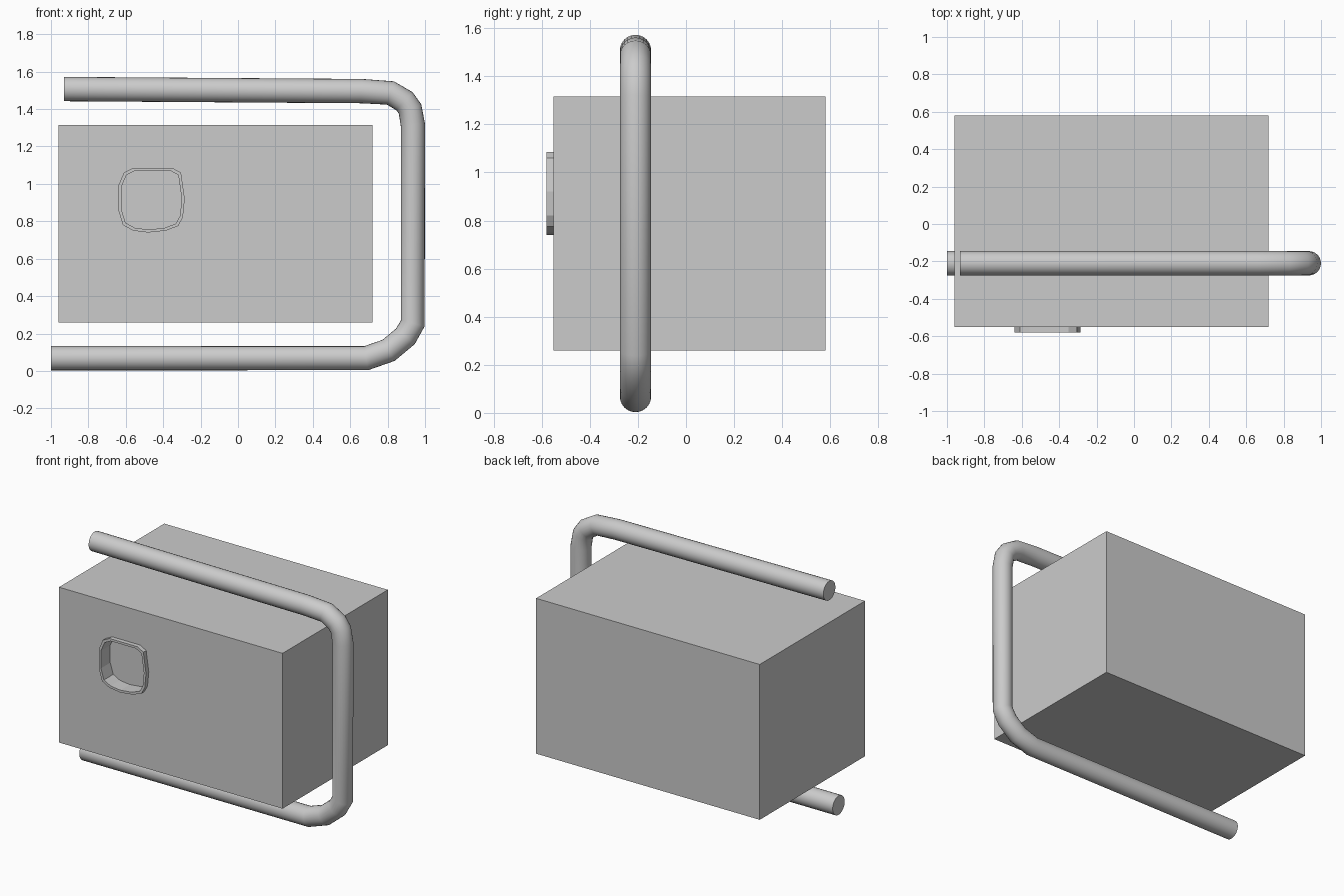
import bpy, bmesh
from mathutils import Vector

if "Cube" in bpy.data.objects:
    bpy.data.objects.remove(bpy.data.objects["Cube"])


def make_object(name, bm):
    bmesh.ops.recalc_face_normals(bm, faces=bm.faces)
    mesh = bpy.data.meshes.new(name)
    bm.to_mesh(mesh)
    bm.free()
    obj = bpy.data.objects.new(name, mesh)
    bpy.context.collection.objects.link(obj)
    return obj


def activate(obj):
    bpy.ops.object.select_all(action='DESELECT')
    obj.select_set(True)
    bpy.context.view_layer.objects.active = obj


def loop_at(bm, outline, y):
    return [bm.verts.new((x, y, z)) for x, z in outline]


def bridge(bm, a, b):
    for i in range(len(a)):
        j = (i + 1) % len(a)
        bm.faces.new((a[i], a[j], b[j], b[i]))


# Rounded outline of the socket rim (x, z)
outer = [(-0.56, 1.085), (-0.35, 1.085), (-0.305, 1.06), (-0.295, 0.99),
         (-0.285, 0.92), (-0.295, 0.82), (-0.32, 0.775), (-0.385, 0.75),
         (-0.48, 0.74), (-0.56, 0.75), (-0.615, 0.78), (-0.64, 0.86),
         (-0.64, 0.99), (-0.61, 1.06)]
cx, cz = -0.4625, 0.915
inner = [(cx + (x - cx) * 0.91, cz + (z - cz) * 0.91) for x, z in outer]

# Main box
lo, hi = Vector((-0.96, -0.55, 0.26)), Vector((0.72, 0.58, 1.315))
bm = bmesh.new()
bmesh.ops.create_cube(bm, size=1)
for v in bm.verts:
    v.co = (lo + hi) / 2 + v.co * (hi - lo)
box = make_object("box_body", bm)

# Recess cut into the front face
bm = bmesh.new()
a, b = loop_at(bm, inner, -0.62), loop_at(bm, inner, -0.48)
bridge(bm, a, b)
bm.faces.new(a)
bm.faces.new(b)
cutter = make_object("recess_cutter", bm)
cutter.hide_render = True
mod = box.modifiers.new("recess", 'BOOLEAN')
mod.operation = 'DIFFERENCE'
mod.solver = 'EXACT'
mod.object = cutter
activate(box)
bpy.ops.object.modifier_apply(modifier=mod.name)
bpy.data.objects.remove(cutter)

# Raised rim around the recess
bm = bmesh.new()
loops = [loop_at(bm, o, y) for o, y in
         ((outer, -0.55), (outer, -0.58), (inner, -0.58), (inner, -0.55))]
for i in range(3):
    bridge(bm, loops[i], loops[i + 1])
make_object("recess_rim", bm)

# Bent pipe wrapping round the right side
path = [(-0.93, 1.507), (0.66, 1.496), (0.815, 1.486), (0.89, 1.442),
        (0.92, 1.4), (0.935, 1.315), (0.935, 0.255), (0.895, 0.185),
        (0.805, 0.11), (0.685, 0.068), (-1.0, 0.068)]
curve = bpy.data.curves.new("bent_pipe", 'CURVE')
curve.dimensions = '3D'
curve.bevel_depth = 0.065
curve.bevel_resolution = 10
curve.use_fill_caps = True
spline = curve.splines.new('POLY')
spline.points.add(len(path) - 1)
for p, (x, z) in zip(spline.points, path):
    p.co = (x, -0.21, z, 1)
pipe = bpy.data.objects.new("bent_pipe", curve)
bpy.context.collection.objects.link(pipe)
activate(pipe)
bpy.ops.object.convert(target='MESH')
bpy.ops.object.shade_smooth_by_angle()
